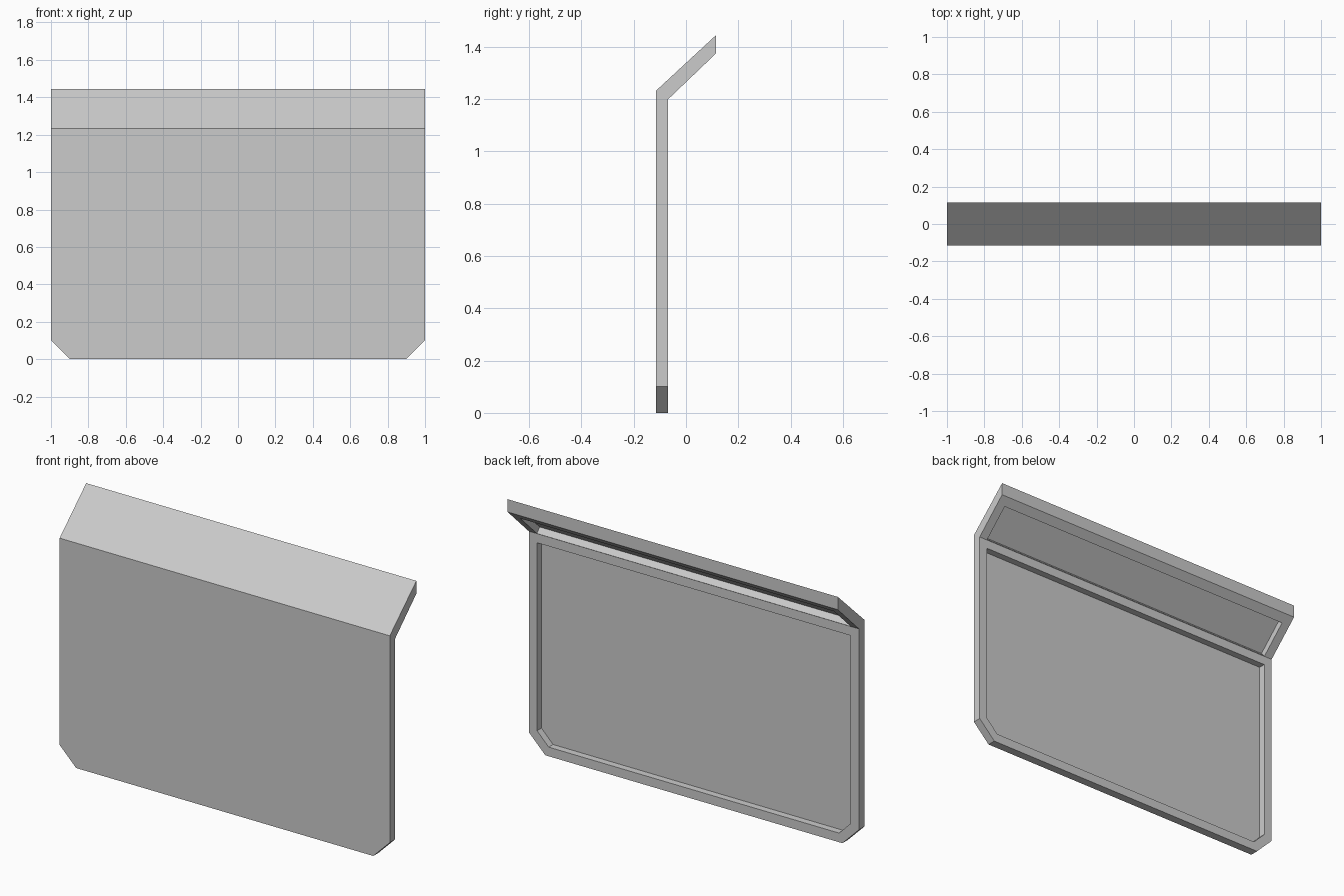
import bpy, bmesh
from mathutils import Vector

if "Cube" in bpy.data.objects:
    bpy.data.objects.remove(bpy.data.objects["Cube"])


def prism(name, points, offset):
    """Closed solid: planar polygon pushed along an offset vector."""
    bm = bmesh.new()
    face = bm.faces.new([bm.verts.new(p) for p in points])
    ext = bmesh.ops.extrude_face_region(bm, geom=[face])
    moved = [g for g in ext["geom"] if isinstance(g, bmesh.types.BMVert)]
    bmesh.ops.translate(bm, verts=moved, vec=offset)
    bmesh.ops.recalc_face_normals(bm, faces=bm.faces[:])
    mesh = bpy.data.meshes.new(name)
    bm.to_mesh(mesh)
    bm.free()
    obj = bpy.data.objects.new(name, mesh)
    bpy.context.collection.objects.link(obj)
    return obj


def cut(target, cutter):
    cutter.hide_render = True
    mod = target.modifiers.new("cut", 'BOOLEAN')
    mod.operation = 'DIFFERENCE'
    mod.solver = 'EXACT'
    mod.object = cutter
    bpy.context.view_layer.objects.active = target
    bpy.ops.object.modifier_apply(modifier=mod.name)
    bpy.data.objects.remove(cutter)


# Bent sheet: upright panel with a slanted top flange
crease = Vector((0, -0.068, 1.20))
lip = Vector((0, 0.115, 1.375))
side = [(-0.115, 0), (-0.068, 0), crease.yz, lip.yz, (0.115, 1.445), (-0.115, 1.232)]
panel = prism("bent_panel", [(-1, y, z) for y, z in side], (2, 0, 0))

# Clipped lower corners
for s in (-1, 1):
    tri = [(s * 0.9, -0.3, 0), (s * 1.0, -0.3, 0.1), (s * 1.2, -0.3, 0.3),
           (s * 1.2, -0.3, -0.3), (s * 0.6, -0.3, -0.3)]
    cut(panel, prism("corner_cutter", tri, (0, 0.6, 0)))

# Shallow recess in the back of the upright panel
half = [(0.879, 0.05), (0.95, 0.121), (0.95, 1.15)]
outline = half + [(-x, z) for x, z in reversed(half)]
cut(panel, prism("back_recess_cutter", [(x, -0.106, z) for x, z in outline], (0, 0.1, 0)))

# Shallow recess under the flange, reaching down to the crease
along = (lip - crease).normalized()
inward = Vector((0, -along.z, along.y))
start = crease + along * 0.002
end = lip - along * 0.053
corners = [start - inward * 0.03, end - inward * 0.03, end + inward * 0.036, start + inward * 0.036]
cut(panel, prism("flange_recess_cutter", [c + Vector((-0.95, 0, 0)) for c in corners], (1.9, 0, 0)))
